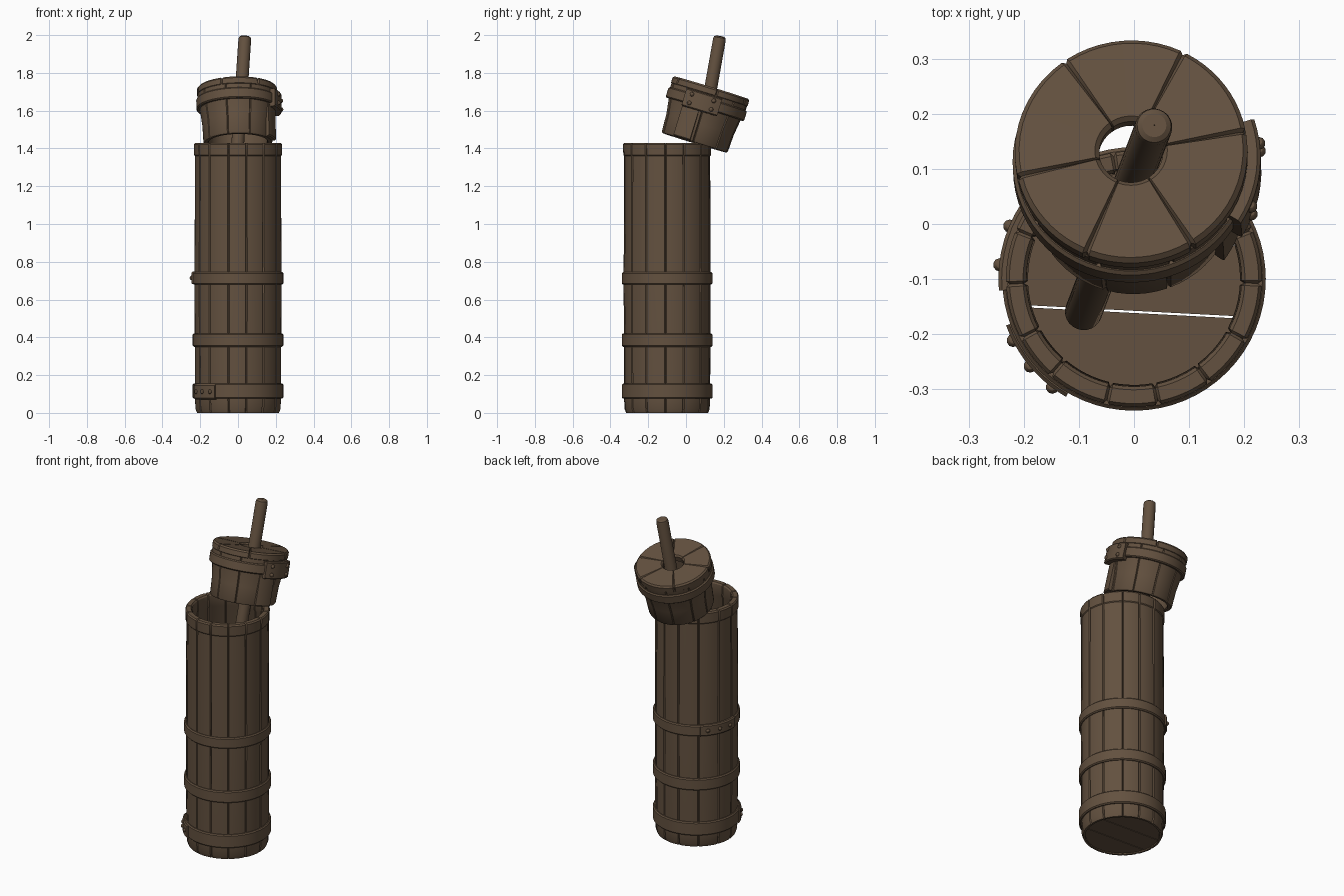
import bpy, bmesh, math, random
from mathutils import Matrix, Vector

if "Cube" in bpy.data.objects:
    bpy.data.objects.remove(bpy.data.objects["Cube"])

random.seed(4)
wood = bpy.data.materials.new("dark_brown_wood")
wood.diffuse_color = (0.125, 0.082, 0.05, 1)
wood.use_nodes = True
wood.node_tree.nodes["Principled BSDF"].inputs["Base Color"].default_value = wood.diffuse_color


def finish(name, bm, matrix=Matrix(), angle=30):
    bmesh.ops.recalc_face_normals(bm, faces=bm.faces[:])
    me = bpy.data.meshes.new(name)
    bm.to_mesh(me)
    bm.free()
    ob = bpy.data.objects.new(name, me)
    bpy.context.collection.objects.link(ob)
    me.materials.append(wood)
    ob.matrix_world = matrix
    bpy.ops.object.select_all(action='DESELECT')
    ob.select_set(True)
    bpy.context.view_layer.objects.active = ob
    bpy.ops.object.shade_smooth_by_angle(angle=math.radians(angle))
    return ob


def sweep(name, profile, angles, matrix, closed=True):
    """Closed profile of (r, z, groove_dr, groove_dz) swept over (angle, groove) pairs."""
    bm = bmesh.new()
    rings = []
    for a, g in angles:
        rings.append([bm.verts.new(((r + g * dr) * math.cos(a), (r + g * dr) * math.sin(a), z + g * dz))
                      for r, z, dr, dz in profile])
    n, m = len(rings), len(profile)
    for i in range(n if closed else n - 1):
        p, q = rings[i], rings[(i + 1) % n]
        for j in range(m):
            k = (j + 1) % m
            bm.faces.new((p[j], p[k], q[k], q[j]))
    if not closed:
        bm.faces.new(rings[0])
        bm.faces.new(rings[-1])
    return finish(name, bm, matrix)


def staves(seams, edge=0.022, steps=6):
    """Angles round a full turn with a narrow groove at every seam (degrees)."""
    out = []
    for i, s in enumerate(seams):
        a = math.radians(s)
        b = math.radians(seams[(i + 1) % len(seams)] + (360 if i == len(seams) - 1 else 0))
        out.append((a, 1))
        out += [(a + edge + (b - a - 2 * edge) * k / steps, 0) for k in range(steps + 1)]
    return out


def hoop(name, r0, r1, z0, z1, matrix, span=None):
    """Metal-style band, or a plate covering an arc when span is given."""
    b = 0.006
    prof = [(r0, z0, 0, 0), (r1 - b, z0, 0, 0), (r1, z0 + b, 0, 0),
            (r1, z1 - b, 0, 0), (r1 - b, z1, 0, 0), (r0, z1, 0, 0)]
    if span:
        a, c = (math.radians(v) for v in span)
        return sweep(name, prof, [(a + (c - a) * i / 10, 0) for i in range(11)], matrix, False)
    return sweep(name, prof, [(math.tau * i / 64, 0) for i in range(64)], matrix)


def rivets(name, r, spots, matrix):
    bm = bmesh.new()
    for deg, z in spots:
        a = math.radians(deg)
        bmesh.ops.create_uvsphere(bm, u_segments=10, v_segments=6, radius=0.012,
                                  matrix=Matrix.Translation((r * math.cos(a), r * math.sin(a), z)))
    return finish(name, bm, matrix)


# Barrel of grooved staves
base = Matrix.Translation((0, -0.1, 0))
seams = [i * 360 / 14 + random.uniform(-4, 4) for i in range(14)]
g = -0.007
barrel_profile = [(0.205, 0.0, 0, 0), (0.217, 0.0, g, 0), (0.225, 0.02, g, 0), (0.228, 0.08, g, 0),
                  (0.230, 0.7, g, 0), (0.228, 1.36, g, 0), (0.232, 1.365, g, 0), (0.233, 1.422, g, 0),
                  (0.227, 1.43, g, -0.005), (0.202, 1.43, 0, -0.005), (0.196, 1.422, -g, 0),
                  (0.193, 1.36, -g, 0), (0.198, 1.35, -g, 0), (0.2, 0.02, -g, 0)]
sweep("barrel_staves", barrel_profile, staves(seams), base)

# Floor planks, cut from a disc with a thin seam between them
bm = bmesh.new()
R = 0.207
for y0, y1 in ((-R, -0.062), (-0.058, 0.07), (0.074, R)):
    ys = [y0 + (y1 - y0) * i / 20 for i in range(21)]
    w = [math.sqrt(max(R * R - y * y, 1e-6)) for y in ys]
    pts = [(x, y) for x, y in zip(w, ys)] + [(-x, y) for x, y in zip(w[::-1], ys[::-1])]
    face = bm.faces.new([bm.verts.new((x, y, 0.006)) for x, y in pts])
    top = bmesh.ops.extrude_face_region(bm, geom=[face])["geom"]
    bmesh.ops.translate(bm, vec=(0, 0, 0.055), verts=[v for v in top if isinstance(v, bmesh.types.BMVert)])
finish("floor_planks", bm, base @ Matrix.Rotation(math.radians(-3), 4, 'Z'))

# Barrel hoops with riveted overlap plates
for name, z0, z1 in (("lower_hoop", 0.075, 0.155), ("middle_hoop", 0.35, 0.42), ("upper_hoop", 0.68, 0.745)):
    hoop(name, 0.218, 0.24, z0, z1, base)
hoop("lower_hoop_plate", 0.23, 0.248, 0.072, 0.15, base, (200, 240))
rivets("lower_hoop_rivets", 0.247, [(207, 0.112), (220, 0.112), (233, 0.112)], base)
hoop("upper_hoop_plate", 0.23, 0.247, 0.682, 0.748, base, (130, 185))
rivets("upper_hoop_rivets", 0.246, [(140, 0.715), (157, 0.715), (174, 0.715)], base)

# Tilted bucket-shaped lid, hollow underneath, with a hole for the rod
lid = (Matrix.Translation((0, 0.045, 1.43)) @ Matrix.Rotation(math.radians(-17), 4, 'X')
       @ Matrix.Rotation(math.radians(-1), 4, 'Y'))
h = -0.006
lid_wall = [(0.155, 0.005, 0, 0), (0.160, 0.0, 0, 0), (0.178, 0.0, h, 0), (0.183, 0.008, h, 0),
            (0.187, 0.1, h, 0), (0.198, 0.18, h, 0), (0.209, 0.24, h, 0), (0.209, 0.275, h, 0),
            (0.175, 0.275, 0, 0), (0.160, 0.15, 0, 0)]
sweep("lid_staves", lid_wall, staves([i * 36 + random.uniform(-5, 5) for i in range(10)]), lid)
lid_top = [(0.06, 0.262, 0, 0), (0.205, 0.262, 0, 0), (0.212, 0.268, h, 0), (0.212, 0.296, h, 0),
           (0.204, 0.305, h, h), (0.066, 0.303, 0, h), (0.058, 0.295, 0.005, h)]
sweep("lid_top_wedges", lid_top, staves([10, 63, 125, 193, 247, 302], 0.03, 10), lid)

# Lid hoop, riveted clasp plate and hanging block
hoop("lid_hoop", 0.19, 0.217, 0.185, 0.243, lid)
hoop("lid_clasp_plate", 0.2, 0.235, 0.165, 0.262, lid, (-32, 18))
rivets("lid_clasp_rivets", 0.234, [(a, z) for a in (-22, 8) for z in (0.19, 0.238)], lid)
hoop("lid_clasp_block", 0.175, 0.203, 0.002, 0.18, lid, (-36, -8))

# Plunger rod with rounded ends, running down through the lid to the floor
a, b = Vector((-0.093, -0.163, 0.07)), Vector((0.037, 0.18, 1.994))
L = (b - a).length
rod = Matrix.Translation(a) @ (b - a).to_track_quat('Z', 'Y').to_matrix().to_4x4()
c = 0.001
rod_profile = [(c, 0, 0, 0), (0.022, 0, 0, 0), (0.031, 0.006, 0, 0), (0.034, 0.018, 0, 0),
               (0.034, L - 0.018, 0, 0), (0.031, L - 0.006, 0, 0), (0.022, L, 0, 0), (c, L, 0, 0)]
sweep("plunger_rod", rod_profile, [(math.tau * i / 24, 0) for i in range(24)], rod)
